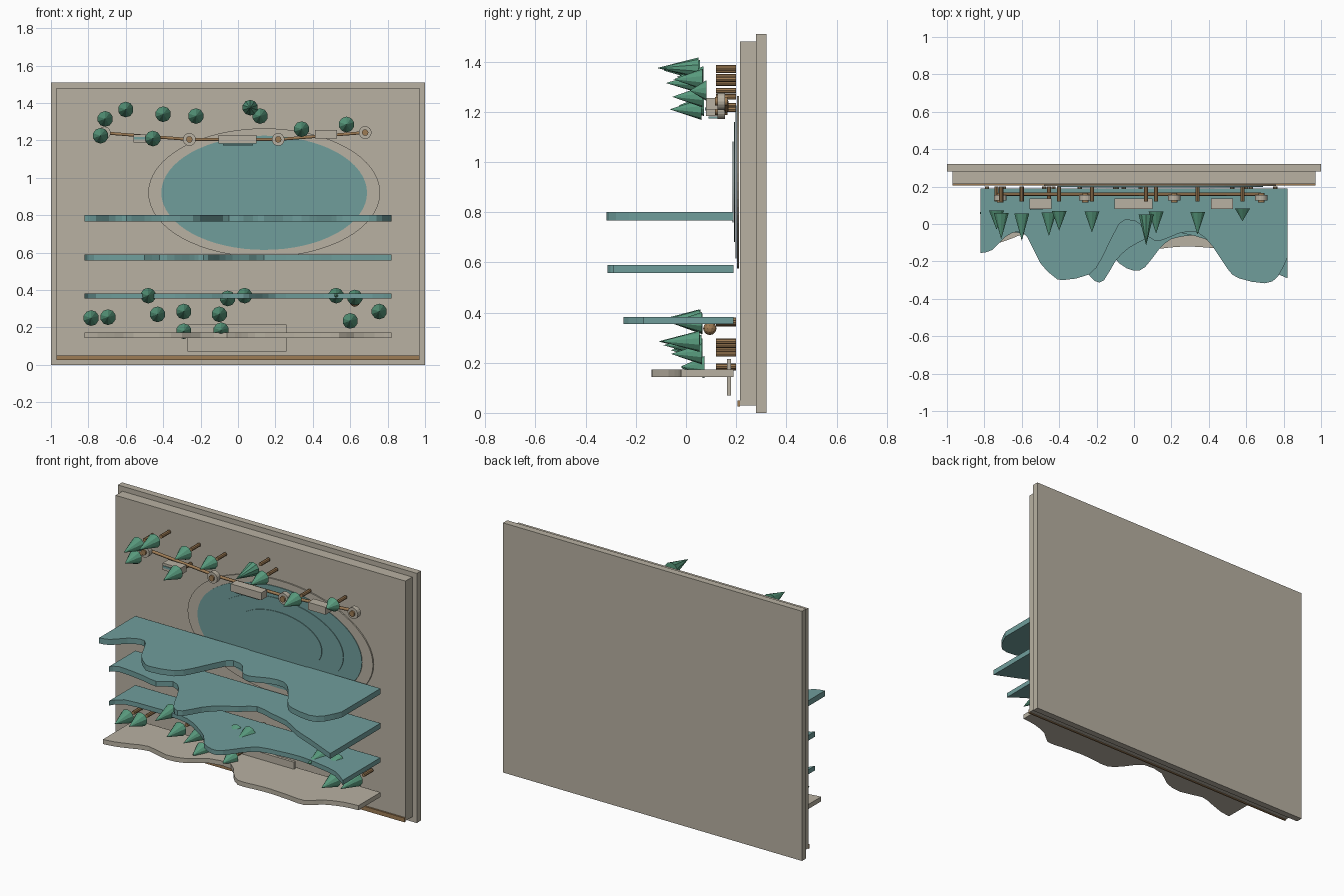
import bpy, bmesh, math
from mathutils import Matrix, Vector

cube = bpy.data.objects.get("Cube")
if cube:
    bpy.data.objects.remove(cube)


def material(name, rgb):
    m = bpy.data.materials.new(name)
    m.use_nodes = True
    m.diffuse_color = (*rgb, 1)
    m.node_tree.nodes["Principled BSDF"].inputs["Base Color"].default_value = (*rgb, 1)
    return m


STONE = material("warm stone", (0.48, 0.44, 0.36))
WATER = material("water teal", (0.16, 0.34, 0.33))
GREEN = material("tree green", (0.10, 0.33, 0.21))
WOOD = material("brown wood", (0.34, 0.20, 0.09))


def finish(name, bm, mat):
    bmesh.ops.recalc_face_normals(bm, faces=bm.faces)
    mesh = bpy.data.meshes.new(name)
    bm.to_mesh(mesh)
    bm.free()
    mesh.materials.append(mat)
    obj = bpy.data.objects.new(name, mesh)
    bpy.context.collection.objects.link(obj)
    return obj


def box(name, x, y, z, mat):
    bm = bmesh.new()
    size = Matrix.Diagonal((x[1] - x[0], y[1] - y[0], z[1] - z[0], 1))
    place = Matrix.Translation([sum(r) / 2 for r in (x, y, z)])
    bmesh.ops.create_cube(bm, size=1, matrix=place @ size)
    return finish(name, bm, mat)


def round_y(name, x, z, y, r, mat, sides=12, tip=None, squash=1):
    """Disc, rod or cone running along y, from y[0] (front) to y[1] (back)."""
    bm = bmesh.new()
    m = (Matrix.Translation((x, sum(y) / 2, z)) @ Matrix.Diagonal((1, 1, squash, 1))
         @ Matrix.Rotation(math.pi / 2, 4, "X"))
    bmesh.ops.create_cone(bm, cap_ends=True, segments=sides, radius1=r,
                          radius2=r if tip is None else tip, depth=y[1] - y[0], matrix=m)
    return finish(name, bm, mat)


def smooth_line(pts, steps=3):
    """Catmull-Rom curve through the points."""
    p = [Vector(q) for q in pts]
    p = [p[0]] + p + [p[-1]]
    out = []
    for i in range(1, len(p) - 2):
        a, b, c, d = p[i - 1:i + 3]
        for k in range(steps):
            t = k / steps
            out.append(0.5 * (2 * b + (c - a) * t + (2 * a - 5 * b + 4 * c - d) * t * t
                              + (3 * b - a - 3 * c + d) * t ** 3))
    return out + [p[-1]]


def terrace(name, top, thick, edge, mat):
    bm = bmesh.new()
    line = [(p.x, p.y) for p in smooth_line(edge, 2)] + [(0.82, 0.19), (-0.82, 0.19)]
    face = bm.faces.new([bm.verts.new((x, y, top - thick)) for x, y in line])
    up = bmesh.ops.extrude_face_region(bm, geom=[face])["geom"]
    bmesh.ops.translate(bm, vec=(0, 0, thick),
                        verts=[v for v in up if isinstance(v, bmesh.types.BMVert)])
    return finish(name, bm, mat)


# Backing boards and base strip
box("back_board", (-1, 1), (0.28, 0.32), (0, 1.51), STONE)
box("front_board", (-0.97, 0.97), (0.215, 0.28), (0.03, 1.48), STONE)
box("base_strip", (-0.97, 0.97), (0.205, 0.215), (0.025, 0.05), WOOD)
box("blank_plate", (-0.27, 0.26), (0.163, 0.18), (0.07, 0.215), STONE)

# Lake: shore and stacked oval water layers
round_y("lake_shore", 0.14, 0.92, (0.204, 0.212), 0.62, STONE, 64, squash=0.555)
for i, r in enumerate((0.55, 0.43, 0.29)):
    front = 0.198 - 0.006 * i
    round_y("lake_layer", 0.14, 0.92, (front, front + 0.004), r, WATER, 64, squash=0.555)

# Wavy terraces, from the top down
terrace("upper_terrace", 0.80, 0.034, [
    (-.82, -.155), (-.76, -.14), (-.69, -.07), (-.62, -.04), (-.57, -.07), (-.5, -.21),
    (-.43, -.28), (-.38, -.3), (-.24, -.27), (-.17, -.18), (-.08, 0), (-.02, .02),
    (.03, 0), (.08, -.07), (.14, -.09), (.24, -.05), (.34, -.045), (.42, -.12),
    (.5, -.24), (.56, -.29), (.7, -.317), (.77, -.28), (.82, -.18)], WATER)
terrace("middle_terrace", 0.59, 0.032, [
    (-.82, -.06), (-.77, -.03), (-.6, -.05), (-.5, -.07), (-.42, -.02), (-.34, -.08),
    (-.26, -.24), (-.21, -.305), (-.16, -.3), (-.1, -.2), (-.03, -.13), (.06, -.08),
    (.14, -.02), (.26, -.05), (.38, -.08), (.5, -.15), (.62, -.2), (.73, -.25),
    (.82, -.29)], WATER)
terrace("lower_terrace", 0.382, 0.028, [
    (-.82, -.06), (-.76, 0), (-.58, .01), (-.4, .01), (-.28, -.03), (-.14, -.13),
    (-.08, -.21), (0, -.25), (.06, -.23), (.13, -.14), (.2, -.08), (.32, -.06),
    (.46, -.05), (.6, -.07), (.72, -.1), (.82, -.17)], WATER)
terrace("ground_terrace", 0.172, 0.028, [
    (-.82, -.12), (-.75, -.11), (-.66, -.08), (-.56, -.05), (-.42, -.085), (-.3, -.06),
    (-.2, .01), (-.06, .02), (.02, -.07), (.09, -.13), (.2, -.125), (.3, -.12),
    (.44, -.13), (.54, -.135), (.62, -.07), (.73, -.03), (.82, -.02)], STONE)

# Trees: pointed crown with a separate peg behind it (x, z, tip y)
trees = [(-.735, 1.225, -.03), (-.71, 1.315, -.08), (-.6, 1.365, -.09), (-.455, 1.21, -.065),
         (-.4, 1.34, -.035), (-.225, 1.33, -.045), (.065, 1.375, -.115), (.118, 1.33, -.05),
         (.34, 1.26, -.055), (.58, 1.285, .015),
         (-.785, .25, -.06), (-.695, .255, -.05), (-.48, .37, -.11), (-.43, .27, -.07),
         (-.29, .285, -.11), (-.29, .18, -.02), (-.09, .185, -.02), (-.1, .27, -.09),
         (-.055, .355, -.05), (.035, .37, -.08), (.525, .37, -.09), (.625, .36, -.06),
         (.6, .235, -.06), (.755, .285, -.1)]
for x, z, tip in trees:
    base = 0.05 + (tip + 0.115) * 0.25
    round_y("tree_crown", x, z, (tip, base), 0.042, GREEN, 10, tip=0).data.transform(Matrix())
    round_y("tree_peg", x, z, (0.12, 0.2), 0.011, WOOD, 8)

# Wall path: a thin rail through the round posts
posts = [(-.715, 1.24), (-.26, 1.205), (.215, 1.205), (.68, 1.242)]
curve = bpy.data.curves.new("rail", "CURVE")
curve.dimensions = "3D"
curve.bevel_depth = 0.009
curve.bevel_resolution = 1
curve.use_fill_caps = True
spline = curve.splines.new("POLY")
spline.points.add(len(posts) - 1)
for point, (x, z) in zip(spline.points, posts):
    point.co = (x, 0.16, z, 1)
curve.materials.append(WOOD)
bpy.context.collection.objects.link(bpy.data.objects.new("rail", curve))
for x, z in posts:
    round_y("post_ring", x, z, (0.125, 0.155), 0.034, STONE, 16)
    round_y("post_hub", x, z, (0.115, 0.165), 0.017, WOOD, 12)

# Long blocks along the rail, with thin water plates beneath
for x0, x1, z0, z1 in ((-.105, .1, 1.183, 1.228), (.412, .53, 1.21, 1.255),
                       (-.56, -.44, 1.19, 1.232)):
    box("rail_block", (x0, x1), (0.08, 0.135), (z0, z1), STONE)
box("water_lip", (-.08, .08), (0.09, 0.13), (1.174, 1.182), WATER)
box("water_stripe", (-.555, -.49), (0.076, 0.0795), (1.205, 1.218), WATER)

# Round boulder
bm = bmesh.new()
bmesh.ops.create_icosphere(bm, subdivisions=2, radius=0.027,
                           matrix=Matrix.Translation((0.625, 0.095, 0.337)))
finish("boulder", bm, WOOD)
